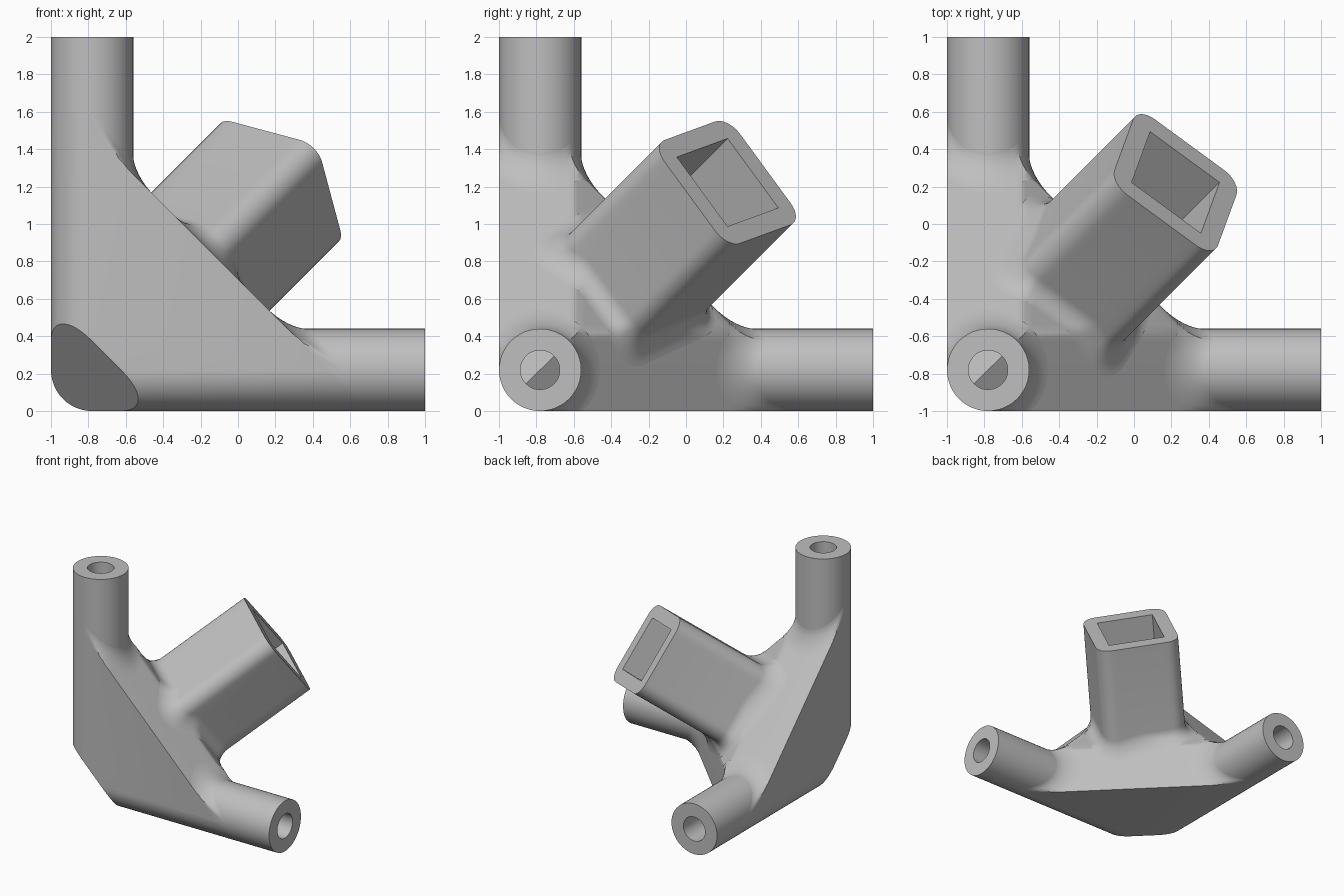
import bpy, bmesh, math
from mathutils import Vector

if "Cube" in bpy.data.objects:
    bpy.data.objects.remove(bpy.data.objects["Cube"])

R = 0.22          # tube radius, also the rounding of the outer body edges
BORE = 0.105
SLANT = 1.705     # slanted rim of each side plate: sum of two coordinates
CROWN = 2.125     # triangular crown plane: sum of all three coordinates
CORNER = 0.595    # cut-off outer corner: sum of all three coordinates
FILLET = 0.1
ROOT3 = math.sqrt(3)
ORIGIN = Vector((-1, -1, 0))

grey = bpy.data.materials.new("plain grey")
grey.use_nodes = True
grey.diffuse_color = (0.52, 0.52, 0.52, 1)
grey.node_tree.nodes["Principled BSDF"].inputs["Base Color"].default_value = grey.diffuse_color


def cycle(p, n):
    """Turn a point from the z arm to the x or y arm."""
    p = list(p)
    return Vector(p[-n:] + p[:-n]) if n else Vector(p)


def finish(name, bm):
    bmesh.ops.remove_doubles(bm, verts=bm.verts[:], dist=0.00001)
    bmesh.ops.translate(bm, verts=bm.verts[:], vec=ORIGIN)
    mesh = bpy.data.meshes.new(name)
    bm.to_mesh(mesh)
    bm.free()
    obj = bpy.data.objects.new(name, mesh)
    bpy.context.collection.objects.link(obj)
    mesh.materials.append(grey)
    bpy.ops.object.select_all(action='DESELECT')
    obj.select_set(True)
    bpy.context.view_layer.objects.active = obj
    bpy.ops.object.shade_smooth_by_angle(angle=math.radians(30))
    return obj


def loft(name, rings, closed=True):
    """Skin a list of point rings; a closed loft gets a floor on the last ring."""
    bm = bmesh.new()
    rows = [[bm.verts.new(p) for p in ring] for ring in rings]
    n = len(rows[0])
    for low, high in zip(rows, rows[1:]):
        for j in range(n if closed else n - 1):
            k = (j + 1) % n
            bm.faces.new((low[j], low[k], high[k], high[j]))
    if closed:
        bm.faces.new(rows[-1])
    return finish(name, bm)


def fillet_steps(count=8):
    """Offset and rise of a concave quarter arc, from the outside in."""
    for i in range(count + 1):
        a = math.pi / 2 * i / count
        yield FILLET * (1 - math.sin(a)), FILLET * (1 - math.cos(a))


# Corner body: hull of rounded edges, cut-off corner and triangular crown
body = bmesh.new()
inner = (CROWN - SLANT)
for n in range(3):
    for j in range(13):
        a = math.pi + math.pi / 2 * j / 12
        u, v = R + R * math.cos(a), R + R * math.sin(a)
        for w in (CORNER - u - v, SLANT - max(u, v)):
            body.verts.new(cycle((u, v, w), n))
    body.verts.new(cycle((inner, inner, SLANT - inner), n))
bmesh.ops.convex_hull(body, input=body.verts[:])
bmesh.ops.dissolve_limit(body, angle_limit=0.01, verts=body.verts[:], edges=body.edges[:])
bmesh.ops.recalc_face_normals(body, faces=body.faces[:])
rim = [e for e in body.edges if all(min(v.co) > inner - 0.01 for v in e.verts)]
bmesh.ops.bevel(body, geom=rim, offset=0.05, segments=4, profile=0.5, affect='EDGES')
finish("corner_body", body)


# Three round tubes with blind bores, and their fillets
def circle(radius, w, n):
    angles = [math.tau * j / 48 for j in range(48)]
    return [cycle((R + radius * math.cos(a), R + radius * math.sin(a), w), n) for a in angles]


def tube_skirt(offset, rise, n):
    ring = []
    for j in range(-12, 25):
        a = math.tau * j / 48
        u = max(0, R + (R + offset) * math.cos(a))
        v = max(0, R + (R + offset) * math.sin(a))
        w = min(SLANT - max(u, v), CROWN - u - v)
        ring.append(cycle((u, v, w + rise), n))
    return ring


for n, label in enumerate(("upright", "left", "back")):
    loft(label + "_tube", [circle(R, 0.9, n), circle(R, 2, n),
                           circle(BORE, 2, n), circle(BORE, 1, n)])
    loft(label + "_fillet", [tube_skirt(t, h, n) for t, h in fillet_steps()], closed=False)


# Diagonal square socket, flared where it meets the body
HALF, ROUND = 0.235, 0.115
END = 3.667 / ROOT3
diagonal = Vector((1, 1, 1)).normalized()
turn = Vector((0, 1, 0)).rotation_difference(diagonal)

outline = []      # pairs of inner square point and outward direction
for k in range(4):
    corner = [Vector((math.sin(a), 0, math.cos(a))) * HALF * math.sqrt(2)
              for a in (math.pi / 4 + math.pi / 2 * k, math.pi / 4 + math.pi / 2 * (k + 1))]
    for j in range(9):
        a = math.pi / 2 * (k + j / 8)
        outline.append((corner[0], Vector((math.sin(a), 0, math.cos(a)))))
    for j in range(1, 12):
        outline.append((corner[0].lerp(corner[1], j / 12), outline[-1][1]))


def section(offset, height=None, rise=0):
    ring = []
    for base, out in outline:
        q = turn @ (base + out * offset)
        s = height
        if s is None:
            s = min(CROWN / ROOT3, (SLANT + min(q)) * ROOT3 / 2) + rise
        ring.append(q + diagonal * s)
    return ring


rings = [section(ROUND + t, rise=h) for t, h in fillet_steps()]
rings += [section(ROUND, END), section(0, END), section(0, END - 1)]
loft("square_socket", rings)
